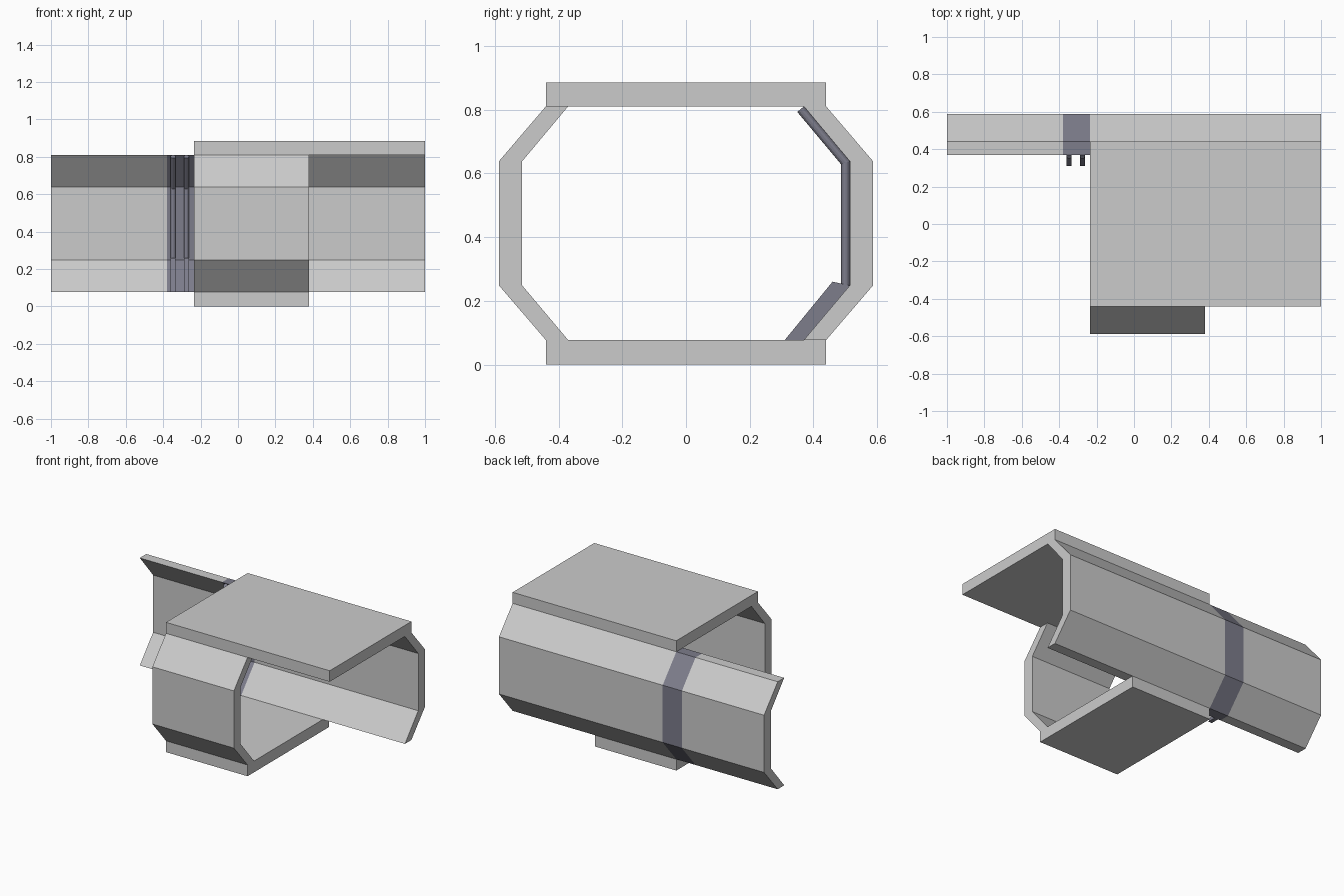
import bpy, bmesh, math
from mathutils import Vector

if "Cube" in bpy.data.objects:
    bpy.data.objects.remove(bpy.data.objects["Cube"])


def material(name, rgb):
    m = bpy.data.materials.new(name)
    m.diffuse_color = (*rgb, 1)
    m.use_nodes = True
    m.node_tree.nodes["Principled BSDF"].inputs["Base Color"].default_value = m.diffuse_color
    return m


GREY = material("light grey", (0.6, 0.6, 0.6))
SLATE = material("slate grey", (0.205, 0.205, 0.26))


def loft(name, rings, mat):
    """Skin a list of closed rings and cap both ends."""
    bm = bmesh.new()
    rows = [[bm.verts.new(p) for p in ring] for ring in rings]
    for a, b in zip(rows, rows[1:]):
        for i in range(len(a)):
            j = (i + 1) % len(a)
            bm.faces.new((a[i], a[j], b[j], b[i]))
    bm.faces.new(rows[0])
    bm.faces.new(rows[-1])
    bmesh.ops.recalc_face_normals(bm, faces=bm.faces)
    me = bpy.data.meshes.new(name)
    bm.to_mesh(me)
    bm.free()
    me.materials.append(mat)
    ob = bpy.data.objects.new(name, me)
    bpy.context.collection.objects.link(ob)
    return ob


def extrude_x(name, profile, x0, x1, mat, side=1):
    """Extrude a (y, z) profile along x; side=-1 mirrors it to the front."""
    return loft(name, [[(x, side * y, z) for y, z in profile] for x in (x0, x1)], mat)


XA, XB, XC = -0.38, -0.235, 0.38
Z = (0.077, 0.248, 0.638, 0.81)
INNER = list(zip((0.37, 0.514, 0.514, 0.37), Z))
OUTER = list(zip((0.44, 0.587, 0.587, 0.44), Z))
WALL = OUTER + INNER[::-1]

# Walls: long back wall broken by a slate band, short front wall
extrude_x("back_wall_left", WALL, -1, XA, GREY)
extrude_x("back_wall_band", WALL, XA, XB, SLATE)
extrude_x("back_wall_right", WALL, XB, 1, GREY)
extrude_x("front_wall", WALL, XB, XC, GREY, -1)

# Roof and floor slabs
for name, z0, z1, x1 in (("roof", 0.81, 0.885, 1), ("floor", 0, 0.077, XC)):
    extrude_x(name, [(-0.44, z0), (0.44, z0), (0.44, z1), (-0.44, z1)], XB, x1, GREY)

# Inner path of the pipes, with the offset direction at each point
path = [Vector(p) for p in INNER[1:]]
n1 = Vector((-1, 0))
t = (path[2] - path[1]).normalized()
n2 = Vector((-t.y, t.x))
offsets = (n1, (n1 + n2) / (1 + n1.dot(n2)), n2)
R, SIDES = 0.0135, 12

# Two pipes on the band, each rising from a sloped base block
for i, x in enumerate((-0.347, -0.276)):
    rings = []
    for p, n in zip(path, offsets):
        ring = []
        for k in range(SIDES):
            a = math.tau * k / SIDES
            q = p + n * (R + R * math.sin(a))
            ring.append((x + R * math.cos(a), q.x, q.y))
        rings.append(ring)
    loft(f"pipe_{i + 1}", rings, SLATE)
    block = [INNER[0], INNER[1], (0.46, 0.26), (0.31, Z[0])]
    extrude_x(f"pipe_base_{i + 1}", block, x - 0.0135, x + 0.0135, SLATE)
